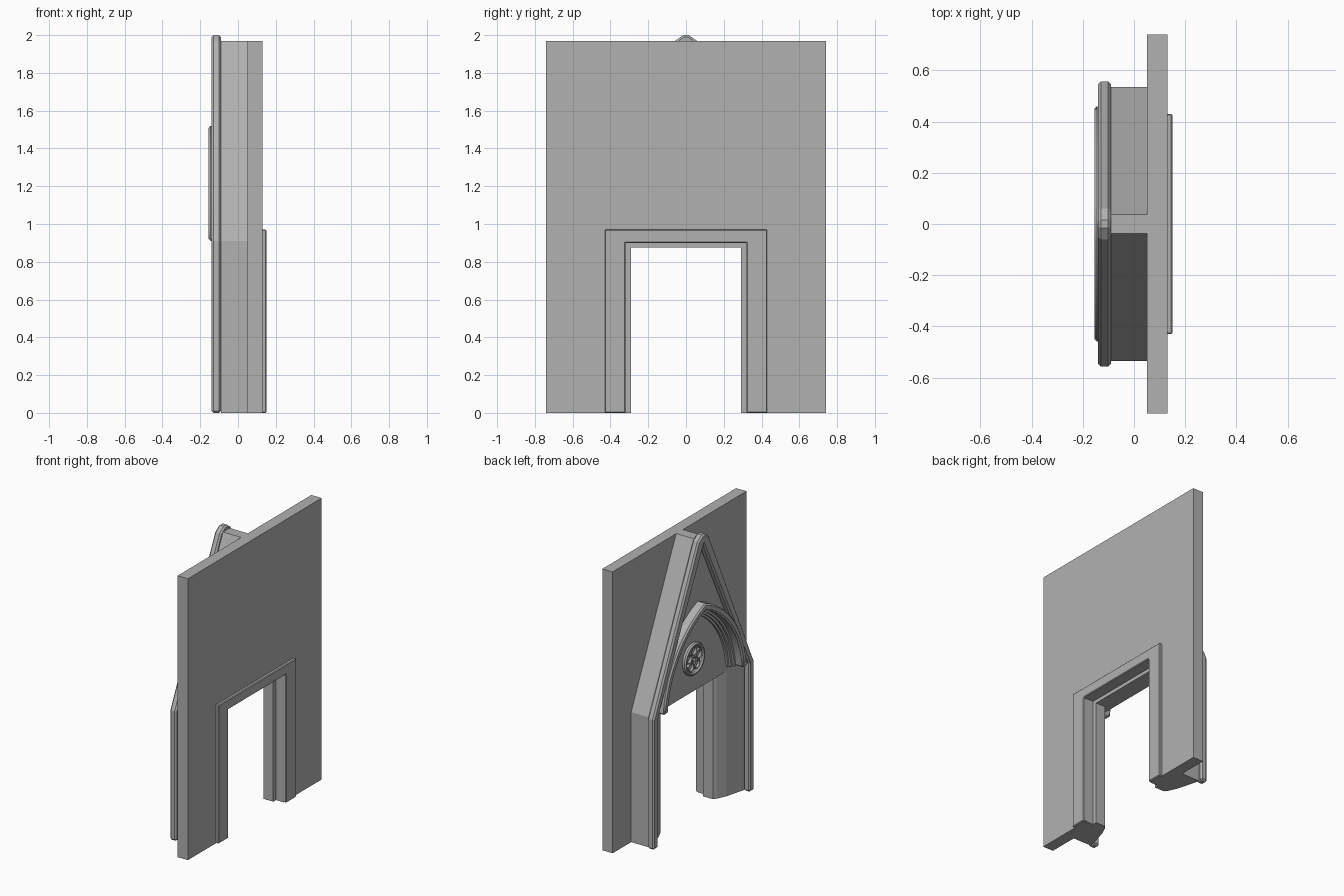
import bpy, bmesh, math

if "Cube" in bpy.data.objects:
    bpy.data.objects.remove(bpy.data.objects["Cube"])

SPRING = 0.91              # height where arch and gable begin
OFFSET, CENTRE_Z = 0.25, 0.853   # arch centre, makes the arch pointed

STONE = bpy.data.materials.new("stone")
STONE.diffuse_color = (0.44, 0.44, 0.44, 1)
STONE.use_nodes = True
STONE.node_tree.nodes["Principled BSDF"].inputs["Base Color"].default_value = STONE.diffuse_color


def finish(name, bm, bevel=0.0, smooth=False):
    bmesh.ops.recalc_face_normals(bm, faces=bm.faces[:])
    mesh = bpy.data.meshes.new(name)
    bm.to_mesh(mesh)
    bm.free()
    mesh.materials.append(STONE)
    ob = bpy.data.objects.new(name, mesh)
    bpy.context.collection.objects.link(ob)
    if bevel:
        mod = ob.modifiers.new("edge", 'BEVEL')
        mod.width = bevel
        mod.segments = 1
        mod.limit_method = 'ANGLE'
        mod.angle_limit = math.radians(60)
    if smooth:
        bpy.ops.object.select_all(action='DESELECT')
        ob.select_set(True)
        bpy.context.view_layer.objects.active = ob
        bpy.ops.object.shade_smooth_by_angle(angle=math.radians(30))
    return ob


def extrude(name, pts, vec, **kw):
    bm = bmesh.new()
    face = bm.faces.new([bm.verts.new(p) for p in pts])
    res = bmesh.ops.extrude_face_region(bm, geom=[face], use_keep_orig=True)
    verts = [g for g in res['geom'] if isinstance(g, bmesh.types.BMVert)]
    bmesh.ops.translate(bm, vec=vec, verts=verts)
    return finish(name, bm, **kw)


def slab(name, yz, x0, x1, **kw):
    """Outline in y, z extruded from x0 to x1."""
    return extrude(name, [(x0, y, z) for y, z in yz], (x1 - x0, 0, 0), **kw)


def mirrored(half):
    """Right half of an outline, mirrored to the left; skips a double apex."""
    return half + [(-y, z) for y, z in reversed(half) if abs(y) > 1e-6]


def arch(h, n=10):
    """Pointed arch of half span h, from right spring over the apex to left."""
    rise = SPRING - CENTRE_Z
    r = math.hypot(h + OFFSET, rise)
    start, end = math.atan2(rise, h + OFFSET), math.acos(OFFSET / r)
    half = []
    for i in range(n + 1):
        a = start + (end - start) * i / n
        y = r * math.cos(a) - OFFSET if i < n else 0
        half.append((y, CENTRE_Z + r * math.sin(a)))
    return mirrored(half)


def band(outer, inner):
    return outer + inner[::-1]


def doorway(w, h):
    return mirrored([(w, 0), (w, h)])


# Wall and square door surrounds
slab("wall", band(doorway(0.74, 1.97), doorway(0.32, 0.90)), 0.05, 0.13)
slab("back_door_trim", band(doorway(0.43, 0.97), doorway(0.32, 0.90)), 0.125, 0.15, bevel=0.005)
slab("door_lining", band(doorway(0.42, 0.96), doorway(0.29, 0.875)), 0.0, 0.07)

# Splayed jambs on both sides of the entrance
jamb = [(0.05, 0.29), (-0.005, 0.29), (-0.02, 0.31), (-0.05, 0.375), (-0.085, 0.505),
        (-0.09, 0.535), (0.05, 0.535)]
for side, label in ((1, "left"), (-1, "right")):
    extrude("jamb_" + label, [(x, y * side, 0) for x, y in jamb], (0, 0, SPRING))

# Gabled body with the arch cut out of it
slab("gable_body", band(mirrored([(0.535, SPRING), (0.037, 1.97)]), arch(0.41)), -0.09, 0.05)

# Moulding following the jambs and the gable
outer = mirrored([(0.557, 0), (0.557, SPRING), (0.06, 1.968), (0.015, 2.0)])
inner = mirrored([(0.505, 0), (0.505, 0.90), (0, 1.925)])
slab("gable_moulding", band(outer, inner), -0.14, -0.09, bevel=0.011)

# Arch moulding and stepped inner arches
slab("arch_moulding", band(arch(0.46), arch(0.415)), -0.155, -0.08, bevel=0.01, smooth=True)
for i, (h0, h1, x) in enumerate(((0.42, 0.40, -0.095), (0.405, 0.385, -0.08),
                                 (0.39, 0.37, -0.065))):
    slab("inner_arch_%d" % (i + 1), band(arch(h0), arch(h1)), x, -0.03, smooth=True)

# Infill above the door
slab("tympanum", [(0.375, 0.875)] + arch(0.375) + [(-0.375, 0.875)], -0.05, 0.05)


# Round ornament: rings made by spinning a small section about the x axis
def ring(name, y, z, r, width, depth, steps):
    bm = bmesh.new()
    w, d = width / 2, depth
    section = [(-0.045, r - w), (-0.05 - d * 0.6, r - w), (-0.05 - d, r - w * 0.4),
               (-0.05 - d, r + w * 0.4), (-0.05 - d * 0.6, r + w), (-0.045, r + w)]
    loops = []
    for s in range(steps):
        a = 2 * math.pi * s / steps
        loops.append([bm.verts.new((x, y + q * math.cos(a), z + q * math.sin(a)))
                      for x, q in section])
    for s in range(steps):
        a, b = loops[s], loops[(s + 1) % steps]
        for k in range(len(section)):
            j = (k + 1) % len(section)
            bm.faces.new((a[k], a[j], b[j], b[k]))
    finish(name, bm, smooth=True)


CZ = 1.108
ring("rosette_rim", 0, CZ, 0.1, 0.024, 0.025, 32)
ring("rosette_centre", 0, CZ, 0.018, 0.014, 0.015, 16)
for i in range(5):
    a = math.pi / 2 + 2 * math.pi * i / 5
    ring("rosette_petal_%d" % (i + 1), 0.057 * math.cos(a), CZ + 0.057 * math.sin(a),
         0.029, 0.012, 0.015, 16)
